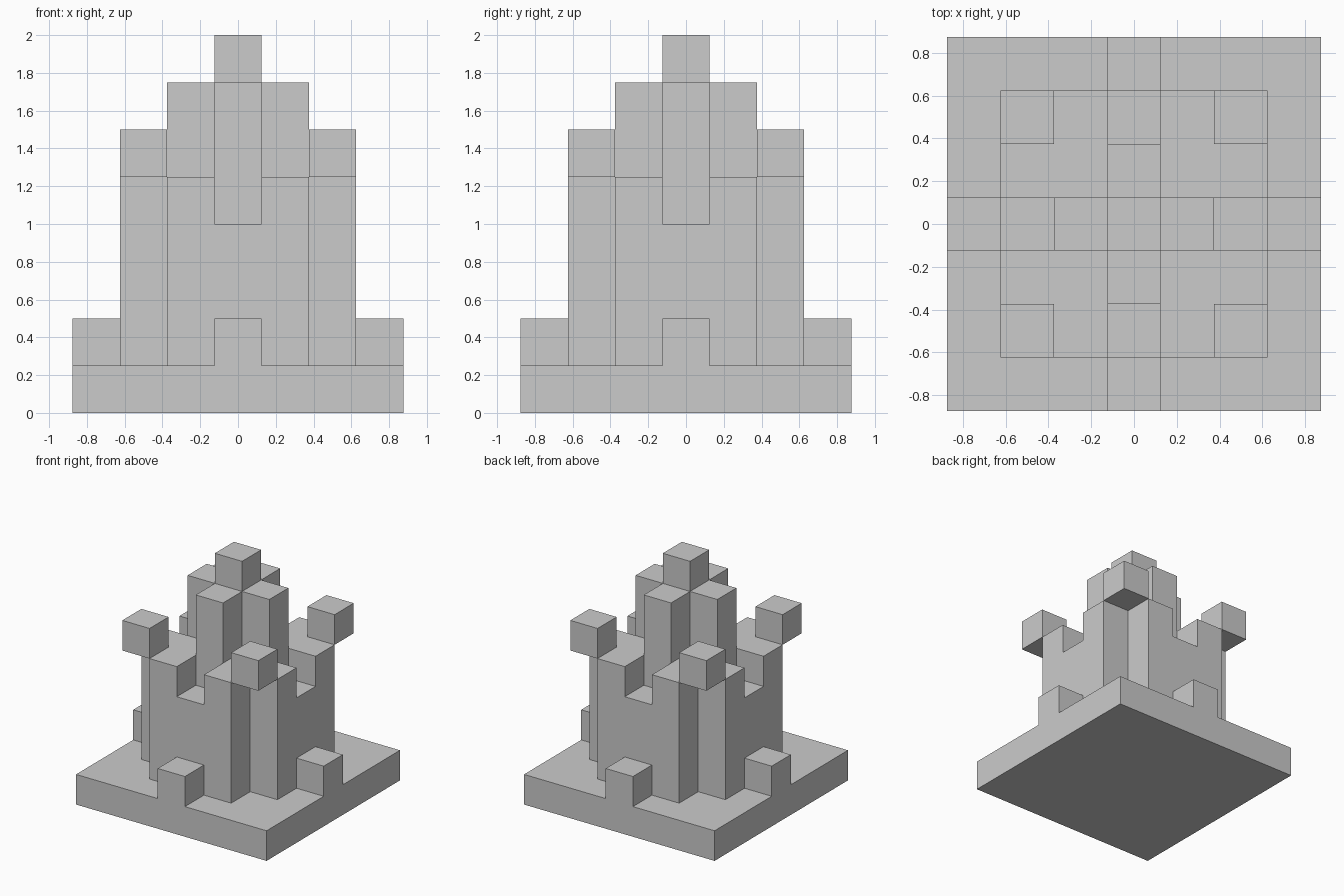
import bpy, bmesh, math
from mathutils import Vector

if "Cube" in bpy.data.objects:
    bpy.data.objects.remove(bpy.data.objects["Cube"])

U = 0.25  # block size


def block(xs, ys, zs):
    """Set of grid cells, inclusive ranges."""
    return {(x, y, z)
            for x in range(xs[0], xs[1] + 1)
            for y in range(ys[0], ys[1] + 1)
            for z in range(zs[0], zs[1] + 1)}


sides = [(1, 0), (-1, 0), (0, 1), (0, -1)]
corners = [(sx, sy) for sx in (-2, 2) for sy in (-2, 2)]

# Base slab with one step block at the middle of each edge
base = block((-3, 3), (-3, 3), (0, 0)) | {(3 * x, 3 * y, 1) for x, y in sides}

# Plus-shaped tower with a taller centre spire
tower = {(x, y, z) for x, y in sides + [(0, 0)] for z in range(4, 7)} | {(0, 0, 7)}

# Square keep: recessed corners, and a notch in the top of each wall
keep = block((-2, 2), (-2, 2), (1, 4))
keep -= {(x, y, z) for x, y in corners for z in range(1, 5)}
keep -= {(2 * x, 2 * y, 4) for x, y in sides}
keep -= tower

# Overhanging corner cubes
turrets = {(x, y, 5) for x, y in corners}

parts = {"base": base, "keep": keep, "tower": tower, "corner_turrets": turrets}
solid = set().union(*parts.values())


def build(name, cells):
    """Outer skin of the cells, with flat areas merged."""
    bm = bmesh.new()
    for c in sorted(cells):
        centre = Vector((c[0], c[1], c[2] + 0.5)) * U
        for axis in range(3):
            for s in (-1, 1):
                near = list(c)
                near[axis] += s
                if tuple(near) in solid:
                    continue
                n, a, b = Vector(), Vector(), Vector()
                n[axis] = s
                a[(axis + 1) % 3] = 1
                b[(axis + 2) % 3] = s
                bm.faces.new([bm.verts.new(centre + (n + a * i + b * j) * U / 2)
                              for i, j in ((-1, -1), (1, -1), (1, 1), (-1, 1))])
    bmesh.ops.remove_doubles(bm, verts=bm.verts, dist=1e-4)
    bmesh.ops.dissolve_limit(bm, angle_limit=math.radians(1),
                             verts=bm.verts, edges=bm.edges)
    mesh = bpy.data.meshes.new(name)
    bm.to_mesh(mesh)
    bm.free()
    bpy.context.collection.objects.link(bpy.data.objects.new(name, mesh))


for name, cells in parts.items():
    build(name, cells)
